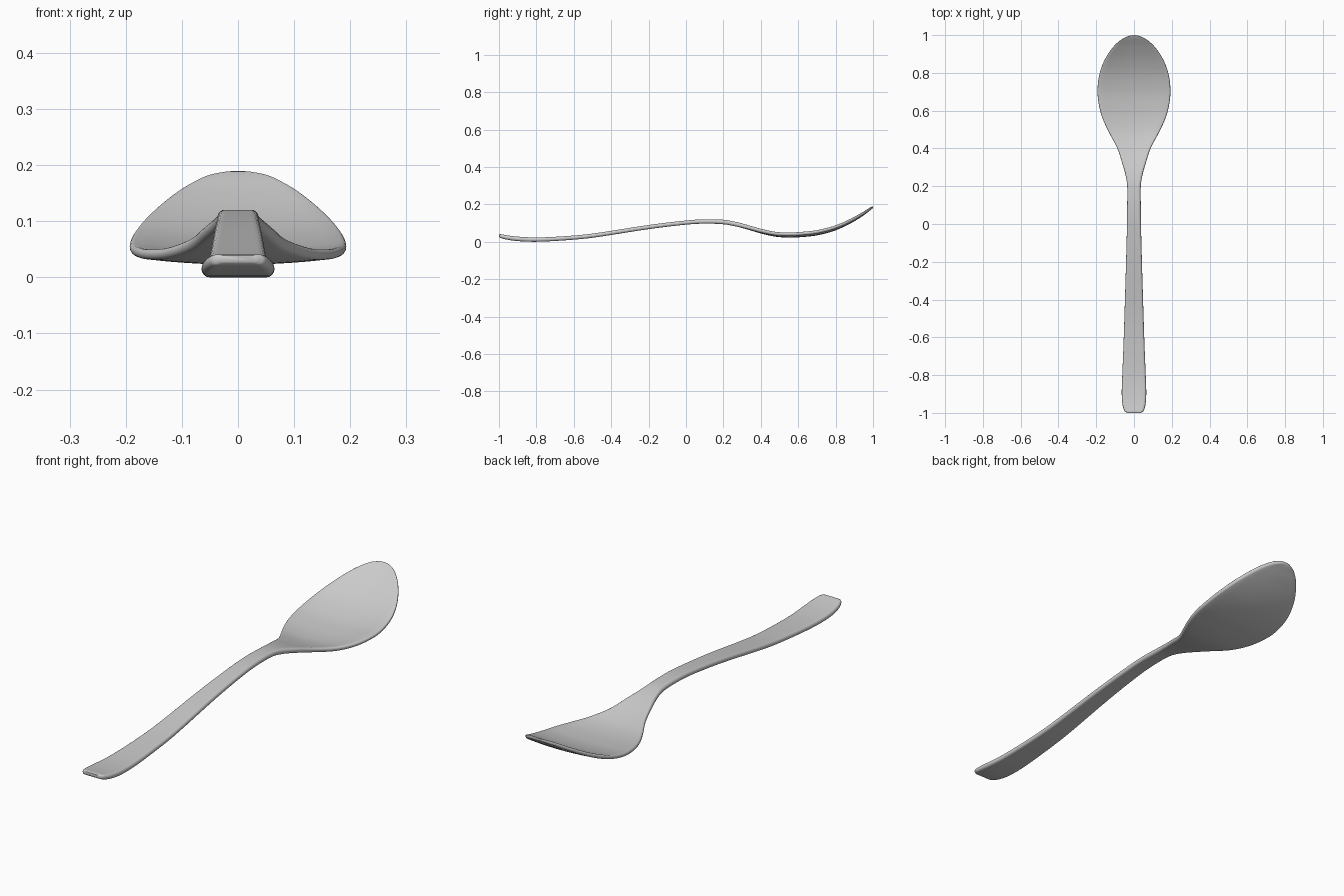
import bpy, bmesh, math

if "Cube" in bpy.data.objects:
    bpy.data.objects.remove(bpy.data.objects["Cube"])

# Stations along the spoon: y, half width, mid height, thickness, bowl depth
STATIONS = [
    (-1.0, 0.034, 0.034, 0.012, 0), (-0.992, 0.049, 0.032, 0.020, 0),
    (-0.96, 0.060, 0.025, 0.023, 0), (-0.90, 0.065, 0.017, 0.024, 0),
    (-0.80, 0.062, 0.013, 0.023, 0), (-0.65, 0.056, 0.020, 0.022, 0),
    (-0.50, 0.051, 0.034, 0.022, 0), (-0.20, 0.042, 0.080, 0.022, 0),
    (0.0, 0.037, 0.104, 0.022, 0), (0.10, 0.036, 0.110, 0.023, 0),
    (0.20, 0.036, 0.107, 0.024, 0), (0.26, 0.045, 0.097, 0.024, 0),
    (0.32, 0.062, 0.082, 0.023, 0.002), (0.40, 0.088, 0.059, 0.021, 0.005),
    (0.48, 0.130, 0.042, 0.019, 0.008), (0.55, 0.163, 0.038, 0.018, 0.010),
    (0.62, 0.184, 0.041, 0.018, 0.011), (0.70, 0.193, 0.050, 0.018, 0.011),
    (0.79, 0.184, 0.073, 0.018, 0.010), (0.87, 0.155, 0.107, 0.018, 0.008),
    (0.94, 0.108, 0.147, 0.017, 0.005), (0.98, 0.062, 0.174, 0.015, 0.002),
    (0.996, 0.026, 0.184, 0.012, 0), (1.0, 0.004, 0.187, 0.006, 0),
]


def smooth_stations(pts, steps):
    """Cubic Hermite curve through the stations, by outline length."""
    t = [0]
    for a, b in zip(pts, pts[1:]):
        t.append(t[-1] + math.hypot(b[0] - a[0], b[1] - a[1]))
    n = len(pts)

    def tangent(i, k):
        a, b = max(i - 1, 0), min(i + 1, n - 1)
        return (pts[b][k] - pts[a][k]) / (t[b] - t[a])

    out = []
    for i in range(n - 1):
        h = t[i + 1] - t[i]
        for s in range(steps):
            u = s / steps
            out.append([
                (2*u**3 - 3*u**2 + 1) * pts[i][k] + (u**3 - 2*u**2 + u) * h * tangent(i, k)
                + (3*u**2 - 2*u**3) * pts[i + 1][k] + (u**3 - u**2) * h * tangent(i + 1, k)
                for k in range(5)])
    out.append(list(pts[-1]))
    return out


def section(w, thick, depth):
    """Flat strip with round edges, dished by depth."""
    r = min(thick / 2, w)
    flat = w - r
    pts = []
    for side in (1, -1):
        for i in range(9):                      # round edge
            a = -math.pi / 2 + math.pi * i / 8
            pts.append((side * (flat + r * math.cos(a)), side * thick / 2 * math.sin(a)))
        for i in range(1, 14):                  # flat face
            pts.append((side * flat * (1 - 2 * i / 14), side * thick / 2))
    return [(x, z + depth * ((x / w) ** 2 - 0.5)) for x, z in pts]


# Spoon: one loft from handle end to bowl tip
bm = bmesh.new()
rings = []
for y, w, z, thick, depth in smooth_stations(STATIONS, 5):
    rings.append([bm.verts.new((px, y, z + pz)) for px, pz in section(w, thick, max(depth, 0))])
for a, b in zip(rings, rings[1:]):
    for i in range(len(a)):
        j = (i + 1) % len(a)
        bm.faces.new((a[i], a[j], b[j], b[i]))
bm.faces.new(rings[0])
bm.faces.new(rings[-1])
bmesh.ops.recalc_face_normals(bm, faces=bm.faces)

# Stand on z = 0
low = min(v.co.z for v in bm.verts)
for v in bm.verts:
    v.co.z -= low

mesh = bpy.data.meshes.new("spoon")
bm.to_mesh(mesh)
bm.free()
spoon = bpy.data.objects.new("spoon", mesh)
bpy.context.collection.objects.link(spoon)

metal = bpy.data.materials.new("light grey metal")
metal.diffuse_color = (0.6, 0.6, 0.6, 1)
metal.use_nodes = True
metal.node_tree.nodes["Principled BSDF"].inputs["Base Color"].default_value = metal.diffuse_color
mesh.materials.append(metal)

bpy.context.view_layer.objects.active = spoon
spoon.select_set(True)
bpy.ops.object.shade_smooth_by_angle(angle=math.radians(50))
